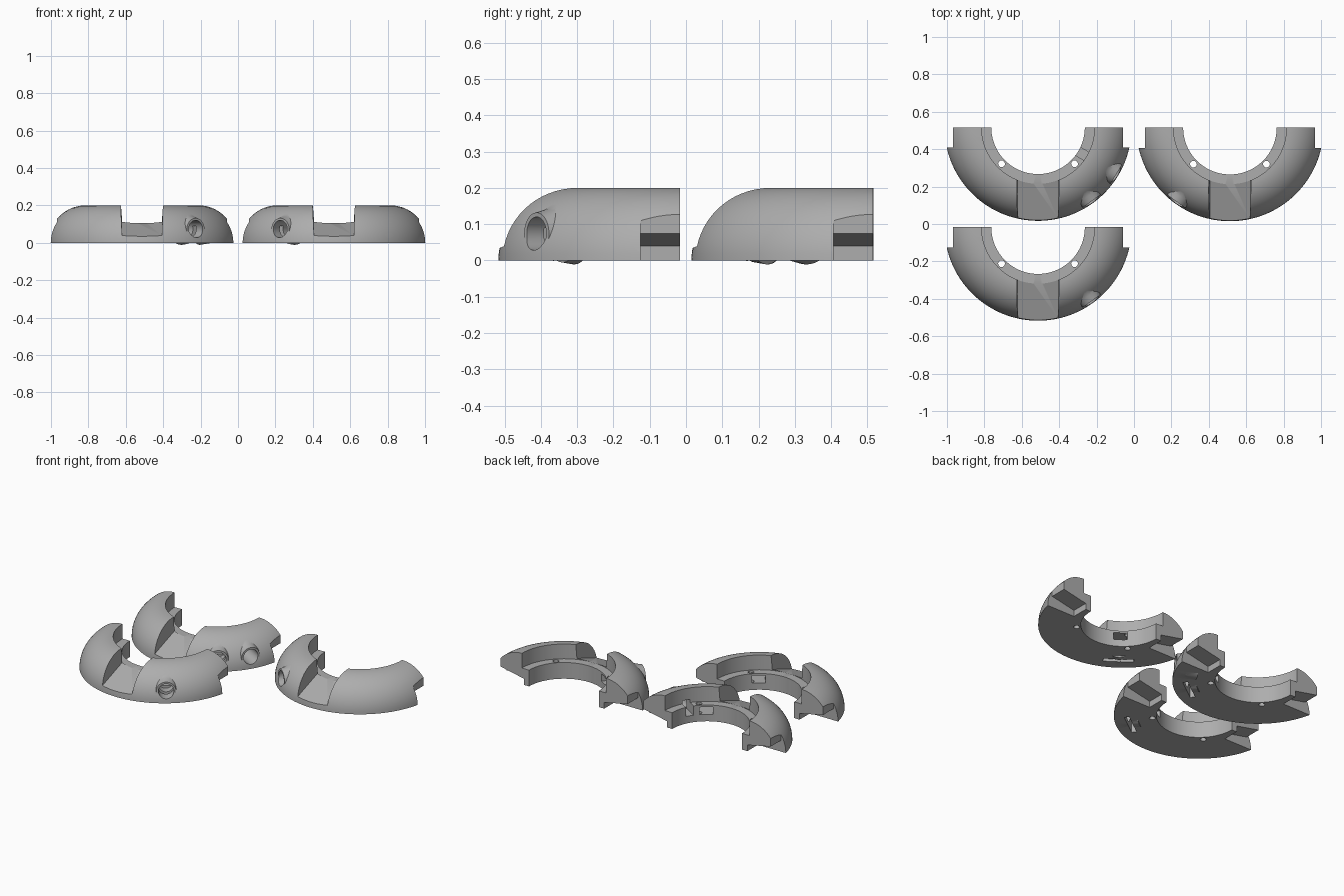
import bpy, bmesh, math
from mathutils import Matrix, Vector

cube = bpy.data.objects.get("Cube")
if cube:
    bpy.data.objects.remove(cube, do_unlink=True)

grey = bpy.data.materials.new("plain grey")
grey.use_nodes = True
colour = (0.42, 0.42, 0.42, 1)
grey.diffuse_color = colour
grey.node_tree.nodes["Principled BSDF"].inputs["Base Color"].default_value = colour

OUTER, INNER, LIP, LEDGE, DOME = 0.5, 0.25, 0.302, 0.105, 0.2
HOLE_Z = 0.074


def loft(name, sections):
    """Closed solid through matching rings of points, capped at both ends."""
    bm = bmesh.new()
    rings = [[bm.verts.new(p) for p in ring] for ring in sections]
    n = len(rings[0])
    for a, b in zip(rings, rings[1:]):
        for i in range(n):
            j = (i + 1) % n
            bm.faces.new((a[i], a[j], b[j], b[i]))
    bm.faces.new(rings[0])
    bm.faces.new(rings[-1])
    bmesh.ops.recalc_face_normals(bm, faces=bm.faces)
    mesh = bpy.data.meshes.new(name)
    bm.to_mesh(mesh)
    bm.free()
    obj = bpy.data.objects.new(name, mesh)
    bpy.context.collection.objects.link(obj)
    mesh.materials.append(grey)
    return obj


def combine(body, tool, operation):
    mod = body.modifiers.new(operation, "BOOLEAN")
    mod.operation, mod.solver, mod.object = operation, "EXACT", tool
    bpy.context.view_layer.objects.active = body
    bpy.ops.object.modifier_apply(modifier=mod.name)
    bpy.data.objects.remove(tool, do_unlink=True)


def radial(angle):
    """Frame whose x axis points outward at the given angle."""
    return Matrix.Rotation(math.radians(angle), 4, "Z")


def rod(angle, stations):
    """Horizontal round rod through (distance, radius) stations."""
    turns = [math.tau * i / 40 for i in range(40)]
    return loft("rod", [[radial(angle) @ Vector((d, r * math.cos(t), HOLE_Z + r * math.sin(t)))
                         for t in turns] for d, r in stations])


def block(angle, near, far, width, low, high):
    w = width / 2
    return loft("block", [[radial(angle) @ Vector(p) for p in
                           ((d, -w, low), (d, w, low), (d, w, high), (d, -w, high))]
                          for d in (near, far)])


def half_ring(name, centre, ports, open_ports=()):
    # Domed half ring with a stepped inner ledge
    arc = [math.radians(90 * i / 16) for i in range(17)]
    profile = [(INNER, 0)]
    profile += [(LIP + (OUTER - LIP) * math.cos(t), DOME * math.sin(t)) for t in arc]
    profile += [(LIP, LEDGE), (INNER, LEDGE)]
    body = loft(name, [[radial(-180 + 180 * i / 72) @ Vector((r, 0, z)) for r, z in profile]
                       for i in range(73)])

    # Flared bosses around the round ports
    for angle in ports:
        combine(body, rod(angle, [(0.36, 0.085), (0.43, 0.075), (0.455, 0.066),
                                  (0.475, 0.061), (0.488, 0.058)]), "UNION")
    # Round bores and the windows behind them
    for angle in ports:
        combine(body, rod(angle, [(0.35, 0.046), (0.6, 0.046)]), "DIFFERENCE")
        top = 0.125 if angle in open_ports else 0.092
        width = 0.05 if angle in open_ports else 0.08
        combine(body, block(angle, 0.2, 0.37, width, 0.045, top), "DIFFERENCE")
    # Narrow slot in the underside
    combine(body, block(ports[0], 0.4, 0.43, 0.18, -0.02, 0.09), "DIFFERENCE")

    # Front saddle notch with sloping floor and drafted sides
    combine(body, loft("notch", [
        [(-0.106, y, z), (0.106, y, z), (0.116, y, 0.25), (-0.116, y, 0.25)]
        for y, z in ((-0.265, 0.118), (-0.56, 0.012))]), "DIFFERENCE")

    # Undercut joints at both ends
    joint = [(0.288, -0.02), (0.288, 0.04), (0.455, 0.074), (0.455, 0.3), (0.6, 0.3), (0.6, -0.02)]
    for side in (-1, 1):
        combine(body, loft("joint", [[(side * x, y, z) for x, z in joint]
                                     for y in (-0.108, 0.1)]), "DIFFERENCE")
    # Pin holes through the ledge
    for angle in (-45, -135):
        middle = radial(angle) @ Vector((0.276, 0, 0))
        combine(body, loft("pin", [[(middle.x + 0.018 * math.cos(math.tau * i / 20),
                                     middle.y + 0.018 * math.sin(math.tau * i / 20), z)
                                    for i in range(20)] for z in (-0.05, 0.15)]), "DIFFERENCE")

    body.location = centre
    bpy.ops.object.select_all(action="DESELECT")
    body.select_set(True)
    bpy.context.view_layer.objects.active = body
    bpy.ops.object.shade_smooth_by_angle(angle=math.radians(25))


half_ring("rear_right_half_ring", (-0.513, 0.517, 0), (-54, -31), (-31,))
half_ring("front_right_half_ring", (-0.513, -0.017, 0), (-54,))
half_ring("rear_left_half_ring", (0.513, 0.515, 0), (-126,))
